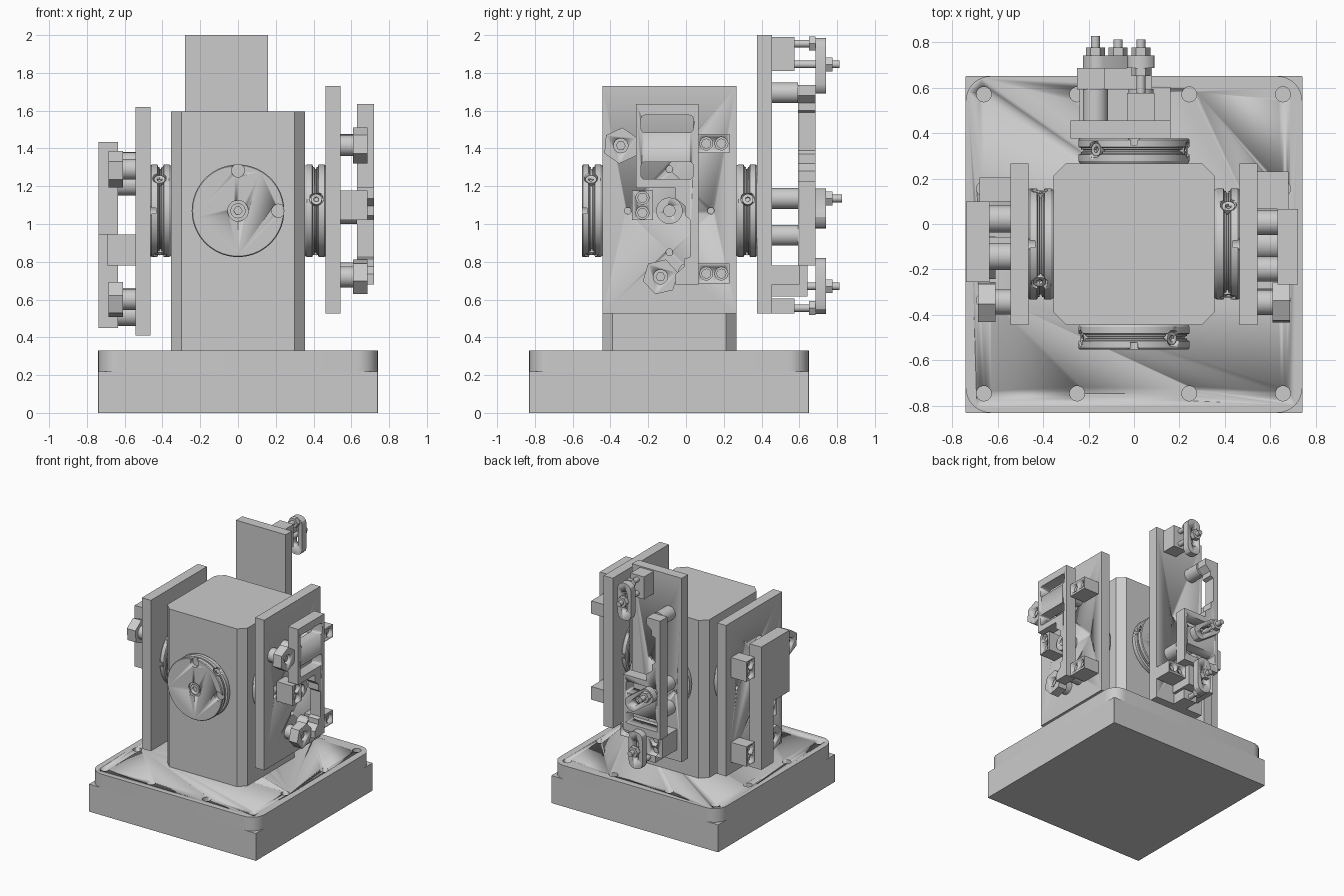
import bpy, bmesh, math
from mathutils import Matrix, Vector

if "Cube" in bpy.data.objects:
    bpy.data.objects.remove(bpy.data.objects["Cube"])

CY, CZ = -0.088, 1.07            # column axis in y, disc centre height
UP = Matrix.Rotation(-math.pi / 2, 4, 'X')   # prism depth becomes height


def side(k):
    """Frame of a column face: local (u, -d, z); k = 0 front, 1 right, 2 back, 3 left."""
    return Matrix.Translation((0, CY, 0)) @ Matrix.Rotation(k * math.pi / 2, 4, 'Z')


def finish(name, bm, smooth=True):
    bmesh.ops.recalc_face_normals(bm, faces=bm.faces)
    me = bpy.data.meshes.new(name)
    bm.to_mesh(me)
    bm.free()
    ob = bpy.data.objects.new(name, me)
    bpy.context.collection.objects.link(ob)
    bpy.ops.object.select_all(action='DESELECT')
    ob.select_set(True)
    bpy.context.view_layer.objects.active = ob
    if smooth:
        bpy.ops.object.shade_smooth_by_angle(angle=math.radians(30))
    return ob


def prism(name, pts, d0, d1, M):
    """Outline (u, z) extruded outwards from depth d0 to d1."""
    bm = bmesh.new()
    a = [bm.verts.new(M @ Vector((u, -d0, z))) for u, z in pts]
    b = [bm.verts.new(M @ Vector((u, -d1, z))) for u, z in pts]
    bm.faces.new(a)
    bm.faces.new(b)
    n = len(pts)
    for i in range(n):
        bm.faces.new((a[i], a[(i + 1) % n], b[(i + 1) % n], b[i]))
    return finish(name, bm)


def box(name, u0, u1, z0, z1, d0, d1, M):
    return prism(name, [(u0, z0), (u1, z0), (u1, z1), (u0, z1)], d0, d1, M)


def ngon(u, z, r, n=28, turn=0):
    return [(u + r * math.cos(turn + 2 * math.pi * i / n),
             z + r * math.sin(turn + 2 * math.pi * i / n)) for i in range(n)]


def cyl(name, u, z, r, d0, d1, M, n=28, turn=0):
    return prism(name, ngon(u, z, r, n, turn), d0, d1, M)


def rrect(u, z, w, h, r, seg=6, turn=0):
    """Rounded rectangle outline, optionally turned about its centre."""
    pts = []
    for i, (sx, sz) in enumerate([(1, 1), (-1, 1), (-1, -1), (1, -1)]):
        for j in range(seg + 1):
            a = math.pi / 2 * (i + j / seg)
            pts.append((sx * (w / 2 - r) + r * math.cos(a), sz * (h / 2 - r) + r * math.sin(a)))
    c, s = math.cos(turn), math.sin(turn)
    return [(u + x * c - y * s, z + x * s + y * c) for x, y in pts]


def cut(ob, cutters):
    for c in cutters:
        mod = ob.modifiers.new("cut", 'BOOLEAN')
        mod.operation, mod.solver, mod.object = 'DIFFERENCE', 'EXACT', c
        bpy.context.view_layer.objects.active = ob
        bpy.ops.object.modifier_apply(modifier=mod.name)
        bpy.data.objects.remove(c, do_unlink=True)
    return ob


# Base: square lower slab, rounded upper slab with twelve holes
prism("base_lower", rrect(0, -0.09, 1.48, 1.48, 0.001, 1), 0, 0.22, UP)
top = prism("base_upper", rrect(0, -0.09, 1.48, 1.48, 0.11, 8), 0.22, 0.33, UP)
grid = [(x, y) for x in (-0.66, -0.25, 0.243, 0.655) for y in (-0.745, 0.57)]
grid += [(x, y) for x in (-0.66, 0.655) for y in (-0.335, 0.155)]
cut(top, [cyl("cutter", x, y, 0.033, 0.225, 0.4, UP, 20) for x, y in grid])

# Column with chamfered edges
prism("column", rrect(0, CY, 0.71, 0.71, 0.055, 1), 0.32, 1.595, UP)


# Grooved locating disc on every face
def disc(k):
    M = side(k)
    prof = [(0.235, 0.35), (0.245, 0.365), (0.245, 0.393), (0.232, 0.398), (0.232, 0.405),
            (0.222, 0.407), (0.222, 0.414), (0.232, 0.416), (0.232, 0.422), (0.245, 0.427),
            (0.245, 0.457), (0.24, 0.463)]
    bm = bmesh.new()
    rings = [[bm.verts.new(M @ Vector((u, -d, z))) for u, z in ngon(0, CZ, r, 72)] for r, d in prof]
    for a, b in zip(rings, rings[1:]):
        for i in range(72):
            bm.faces.new((a[i], a[(i + 1) % 72], b[(i + 1) % 72], b[i]))
    bm.faces.new(rings[0])
    bm.faces.new(rings[-1])
    ob = finish("disc", bm)
    cutters = [cyl("cutter", 0, CZ + 0.213, 0.035, 0.435, 0.5, M),
               cyl("cutter", 0.213, CZ, 0.035, 0.435, 0.5, M),
               cyl("cutter", 0, CZ, 0.055, 0.45, 0.5, M)]
    for t in (45, -75, -195):    # radial locking screws in pockets
        R = M @ Matrix.Translation((0, -0.415, CZ)) @ Matrix.Rotation(math.radians(t), 4, 'Y') @ UP
        cutters.append(prism("cutter", rrect(0, 0, 0.07, 0.07, 0.03), 0.205, 0.27, R))
        screw = cyl("disc_screw", 0, 0, 0.029, 0.19, 0.236, R)
        cut(screw, [cyl("cutter", 0, 0, 0.014, 0.22, 0.25, R, 6)])
    cut(ob, cutters)
    centre = cyl("disc_centre_screw", 0, CZ, 0.04, 0.44, 0.462, M)
    cut(centre, [cyl("cutter", 0, CZ, 0.022, 0.45, 0.5, M, 6)])


for k in range(4):
    disc(k)

# Fixture plates on right, back and left
RIGHT, BACK, LEFT = side(1), side(2), side(3)
for name, u0, u1, z0, z1, M in (("right_plate", -0.355, 0.355, 0.525, 1.73, RIGHT),
                                ("back_plate", -0.16, 0.28, 0.525, 2.0, BACK),
                                ("left_plate", -0.355, 0.355, 0.41, 1.62, LEFT)):
    holes = [(-0.22, CZ), (0.22, CZ), (0, CZ + 0.22), (0, CZ - 0.22)]
    if M is BACK:
        holes = holes[1:]
    cut(box(name, u0, u1, z0, z1, 0.463, 0.543, M),
        [cyl("cutter", u, z, 0.018, 0.52, 0.6, M, 16) for u, z in holes])


def bolt_block(name, u0, u1, z0, z1, d1, M, d0=0.54):
    """Stop block with two counterbored cap screws along its longer side."""
    cu, cz, w, h = (u0 + u1) / 2, (z0 + z1) / 2, u1 - u0, z1 - z0
    s = 0.04
    spots = [(cu - s, cz), (cu + s, cz)] if w > h else [(cu, cz - s), (cu, cz + s)]
    cut(box(name, u0, u1, z0, z1, d0, d1, M),
        [cyl("cutter", u, z, 0.034, d1 - 0.06, d1 + 0.05, M) for u, z in spots])
    for u, z in spots:
        cyl(name + "_screw", u, z, 0.026, d1 - 0.07, d1 - 0.025, M, 20)


def hex_clamp(u, z, turn, M):
    """Hexagonal cam on a round post."""
    cyl("clamp_post", u, z, 0.055, 0.54, 0.615, M)
    t = math.radians(turn)
    cut(cyl("hex_cam", u, z, 0.096, 0.61, 0.685, M, 6, t),
        [cyl("cutter", u, z, 0.038, 0.64, 0.75, M)])
    cyl("cam_screw", u, z, 0.026, 0.63, 0.665, M, 6)


def strap(u, z, length, turn, d, M):
    """Slotted clamping strap."""
    t = math.radians(turn)
    cut(prism("clamp_strap", rrect(u, z, 0.12, length, 0.05, 3, t), d, d + 0.055, M),
        [prism("cutter", rrect(u, z, 0.05, length * 0.55, 0.024, 6, t), d - 0.1, d + 0.1, M)])


def stud(u, z, d0, d1, nut, M):
    cyl("stud", u, z, 0.02, d0, d1, M, 16)
    cyl("stud_nut", u, z, 0.042, nut, nut + 0.035, M, 6)


# Slotted workpiece: wide head, notched leg (offsets from its leg-side top corner)
PART = [(-0.33, 0), (0, 0), (0, -0.955), (-0.12, -0.955), (-0.12, -0.90), (-0.075, -0.86),
        (-0.075, -0.82), (-0.045, -0.81), (-0.045, -0.61), (-0.07, -0.59), (-0.07, -0.54),
        (-0.12, -0.50), (-0.12, -0.445), (-0.33, -0.445)]


def workpiece(name, u, z, flip, d0, d1, M):
    ob = prism(name, [(u + a, z + flip * b) for a, b in PART], d0, d1, M)
    cut(ob, [prism("cutter", rrect(u - 0.165, z + flip * o, 0.275, 0.092, 0.02), d0 - 0.1, d1 + 0.1, M)
             for o in (-0.105, -0.352)])


# Right fixture
workpiece("right_workpiece", 0.153, 1.635, 1, 0.63, 0.72, RIGHT)
hex_clamp(-0.257, 1.415, 85, RIGHT)
hex_clamp(-0.047, 0.72, 73, RIGHT)
bolt_block("right_stop_upper", 0.153, 0.318, 1.375, 1.477, 0.68, RIGHT)
bolt_block("right_stop_lower", 0.153, 0.318, 0.685, 0.79, 0.68, RIGHT)
bolt_block("right_stop_side", -0.197, -0.088, 1.02, 1.178, 0.685, RIGHT)
for u, z in ((0.095, 1.42), (-0.11, 1.42), (0.10, 0.74)):
    cyl("right_rest_pin", u, z, 0.055, 0.54, 0.632, RIGHT)
cut(cyl("right_locator", 0, CZ, 0.07, 0.54, 0.63, RIGHT),
    [cyl("cutter", 0, CZ, 0.03, 0.58, 0.7, RIGHT)])

# Left fixture with plain stepped workpiece
prism("left_workpiece", [(-0.188, 1.435), (0.167, 1.435), (0.167, 0.945), (-0.03, 0.945),
                         (-0.03, 0.45), (-0.188, 0.45)], 0.635, 0.738, LEFT)
hex_clamp(0.255, 1.29, 85, LEFT)
hex_clamp(0.06, 0.60, 73, LEFT)
bolt_block("left_stop_upper", -0.293, -0.188, 1.18, 1.34, 0.68, LEFT)
bolt_block("left_stop_lower", -0.293, -0.188, 0.50, 0.66, 0.68, LEFT)
bolt_block("left_stop_side", -0.03, 0.08, 0.78, 0.945, 0.69, LEFT)
for u, z in ((-0.11, 1.21), (0.055, 1.32), (-0.11, 0.52)):
    cyl("left_rest_pin", u, z, 0.06, 0.54, 0.637, LEFT)

# Back fixture: the slotted workpiece upside down
workpiece("back_workpiece", 0.25, 0.78, -1, 0.68, 0.773, BACK)
for u, z in ((0.17, 1.695), (0.17, 1.135), (-0.03, 0.94), (0.17, 0.94)):
    cyl("back_rest_pin", u, z, 0.055, 0.54, 0.682, BACK)
box("back_top_block", -0.09, 0.03, 1.81, 1.99, 0.54, 0.663, BACK)
stud(-0.03, 1.845, 0.65, 0.90, 0.828, BACK)
stud(-0.03, 1.955, 0.65, 0.775, 0.738, BACK)
strap(-0.03, 1.838, 0.295, 0, 0.773, BACK)
stud(0.17, 1.135, 0.66, 0.915, 0.828, BACK)
strap(0.10, 1.082, 0.27, -55, 0.773, BACK)
bolt_block("back_lower_block", 0.10, 0.24, 0.615, 0.78, 0.73, BACK)
box("back_lower_mount", 0.0, 0.10, 0.615, 0.78, 0.54, 0.73, BACK)
box("back_foot_block", 0.01, 0.13, 0.525, 0.605, 0.54, 0.663, BACK)
bolt_block("back_side_stop", -0.16, 0.0, 0.68, 0.78, 0.69, BACK)
stud(0.07, 0.67, 0.70, 0.90, 0.828, BACK)
stud(0.07, 0.555, 0.65, 0.775, 0.738, BACK)
strap(0.07, 0.672, 0.295, 0, 0.773, BACK)
